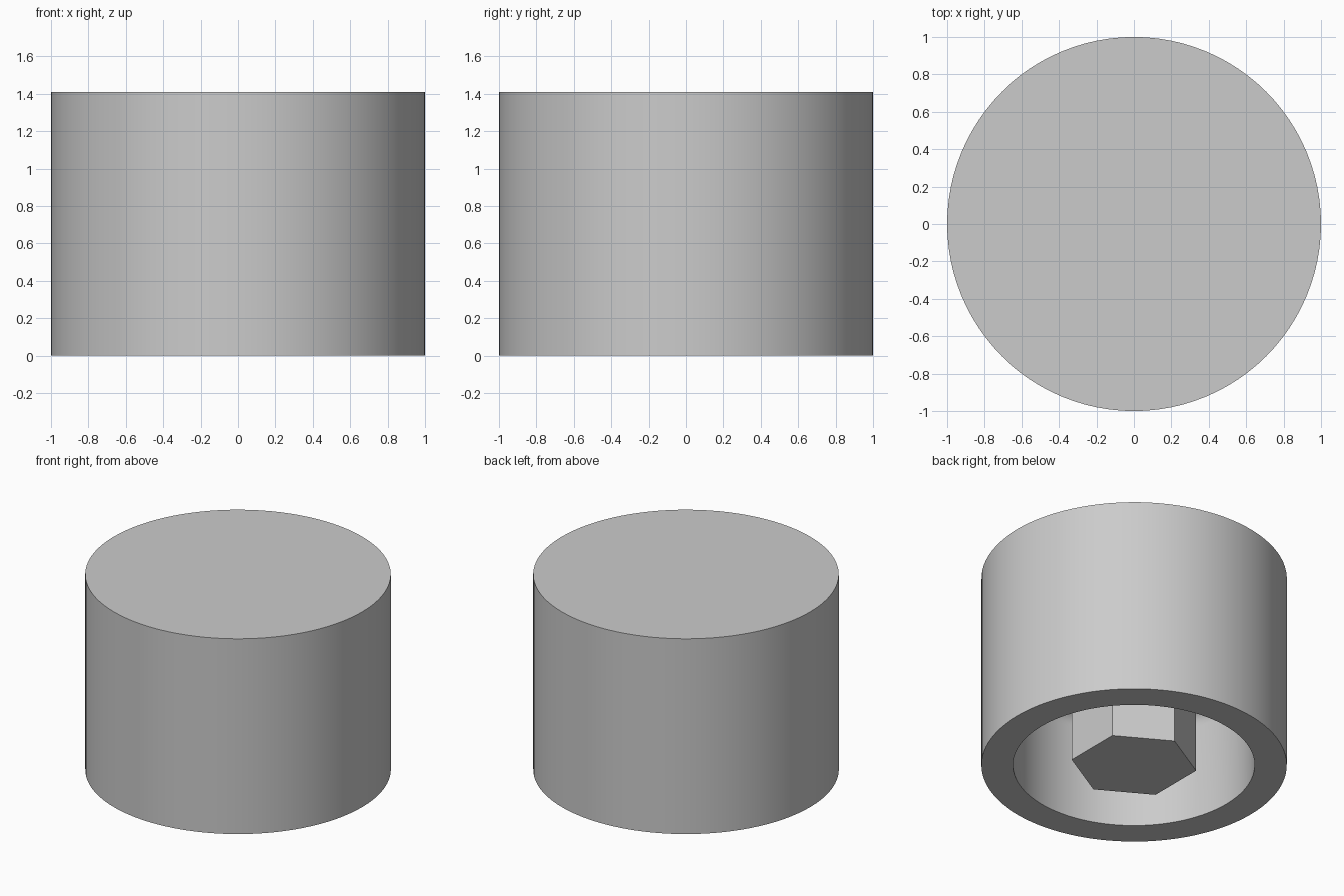
import bpy
import bmesh
from math import cos, sin, pi, radians

cube = bpy.data.objects.get("Cube")
if cube:
    bpy.data.objects.remove(cube, do_unlink=True)

HEIGHT, OUTER, BORE = 1.41, 1.0, 0.79
CEILING, FILLET = 0.78, 0.1
POST = 0.413
SEGMENTS = 96

grey = bpy.data.materials.new("light grey")
grey.use_nodes = True
colour = (0.6, 0.6, 0.6, 1)
grey.diffuse_color = colour
grey.node_tree.nodes["Principled BSDF"].inputs["Base Color"].default_value = colour


def lathe(name, profile, steps, start=0.0):
    """Spin a radius/height profile about z and close its two ends."""
    bm = bmesh.new()
    rings = []
    for r, z in profile:
        angles = [start + 2 * pi * i / steps for i in range(steps)]
        rings.append([bm.verts.new((r * cos(a), r * sin(a), z)) for a in angles])
    for low, high in zip(rings, rings[1:]):
        for i in range(steps):
            j = (i + 1) % steps
            bm.faces.new((low[i], low[j], high[j], high[i]))
    bm.faces.new(rings[0])
    bm.faces.new(rings[-1])
    bmesh.ops.recalc_face_normals(bm, faces=bm.faces)
    mesh = bpy.data.meshes.new(name)
    bm.to_mesh(mesh)
    bm.free()
    mesh.materials.append(grey)
    obj = bpy.data.objects.new(name, mesh)
    bpy.context.collection.objects.link(obj)
    return obj


# Cap: solid top, outer wall, bottom rim, bore with a rounded ceiling corner
corner = [(BORE - FILLET + FILLET * cos(a), CEILING - FILLET + FILLET * sin(a))
          for a in (radians(90) * i / 8 for i in range(9))]
cap = lathe("cap_body", [(OUTER, HEIGHT), (OUTER, 0), (BORE, 0)] + corner, SEGMENTS)
bpy.ops.object.select_all(action='DESELECT')
cap.select_set(True)
bpy.context.view_layer.objects.active = cap
bpy.ops.object.shade_smooth_by_angle(angle=radians(30))

# Hexagonal post hanging from the ceiling, flush with the rim
lathe("hex_post", [(POST, 0), (POST, CEILING + 0.02)], 6, radians(30))
